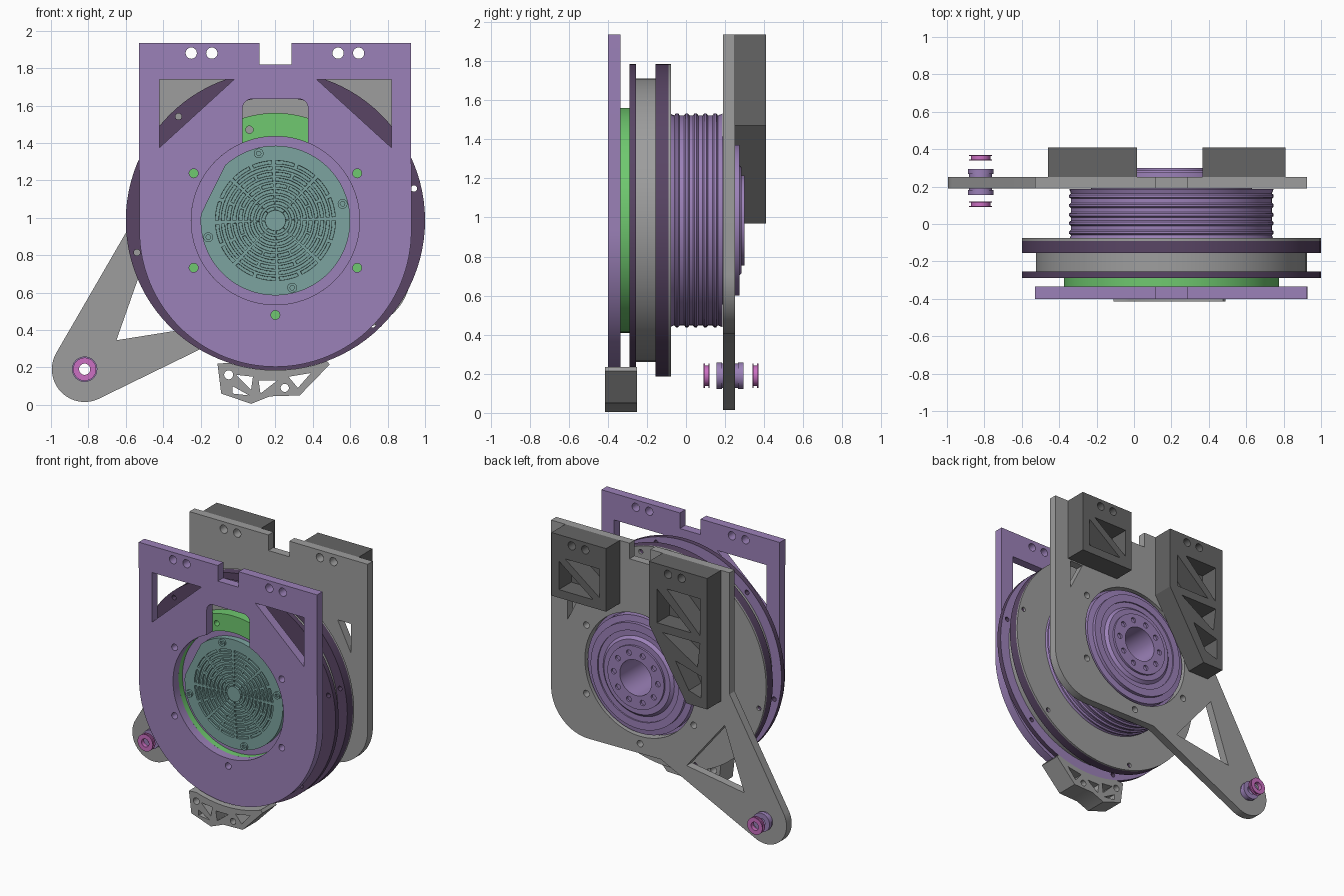
import bpy, bmesh, math

if "Cube" in bpy.data.objects:
    bpy.data.objects.remove(bpy.data.objects["Cube"])

CX, CZ = 0.2, 0.985  # shared axis of all round parts


def material(name, *rgb):
    m = bpy.data.materials.new(name)
    m.use_nodes = True
    m.diffuse_color = (*rgb, 1)
    m.node_tree.nodes["Principled BSDF"].inputs["Base Color"].default_value = (*rgb, 1)
    return m


PURPLE = material("lavender", 0.33, 0.22, 0.48)
DARK_PURPLE = material("dark_purple", 0.10, 0.06, 0.13)
GREY = material("grey", 0.34, 0.34, 0.34)
DARK_GREY = material("dark_grey", 0.13, 0.13, 0.13)
GREEN = material("green", 0.16, 0.58, 0.16)
TEAL = material("teal", 0.20, 0.37, 0.35)
PINK = material("pink", 0.60, 0.16, 0.54)


def arc(x, z, r, a0, a1, n=24):
    step = math.radians(a1 - a0) / n
    return [(x + r * math.cos(math.radians(a0) + i * step),
             z + r * math.sin(math.radians(a0) + i * step)) for i in range(n + 1)]


def circle(x, z, r, n=24):
    return arc(x, z, r, 0, 360, n)[:-1]


def disc(r, n=96):
    return circle(CX, CZ, r, n)


def bolt_ring(radius, r, angles):
    return [circle(CX + radius * math.cos(math.radians(a)),
                   CZ + radius * math.sin(math.radians(a)), r, 16) for a in angles]


def mirror(points):
    return [(2 * CX - x, z) for x, z in points]


def finish(name, bm, *mats):
    me = bpy.data.meshes.new(name)
    bm.to_mesh(me)
    bm.free()
    for m in mats:
        me.materials.append(m)
    ob = bpy.data.objects.new(name, me)
    bpy.context.collection.objects.link(ob)
    bpy.ops.object.select_all(action='DESELECT')
    ob.select_set(True)
    bpy.context.view_layer.objects.active = ob
    bpy.ops.object.shade_smooth_by_angle(angle=math.radians(30))
    return ob


def plate(name, mat, y0, y1, outline, holes=()):
    """Filled x-z outline with holes, thickened from y0 to y1."""
    cu = bpy.data.curves.new(name, 'CURVE')
    cu.dimensions, cu.fill_mode = '2D', 'BOTH'
    cu.extrude = (y1 - y0) / 2
    for loop in [outline, *holes]:
        s = cu.splines.new('POLY')
        s.points.add(len(loop) - 1)
        for p, (x, z) in zip(s.points, loop):
            p.co = (x, z, 0, 1)
        s.use_cyclic_u = True
    tmp = bpy.data.objects.new(name + "_tmp", cu)
    bpy.context.collection.objects.link(tmp)
    me = bpy.data.meshes.new_from_object(tmp)
    bpy.data.objects.remove(tmp)
    bpy.data.curves.remove(cu)
    bm = bmesh.new()
    bm.from_mesh(me)
    bpy.data.meshes.remove(me)
    for v in bm.verts:
        v.co = (v.co.x, (y0 + y1) / 2 - v.co.z, v.co.y)
    bmesh.ops.remove_doubles(bm, verts=bm.verts, dist=1e-5)
    bmesh.ops.recalc_face_normals(bm, faces=bm.faces)
    for f in bm.faces:
        f.material_index = 0
    return finish(name, bm, mat)


def lathe(name, mat, profile, cx=CX, cz=CZ, n=96):
    """Closed (radius, y) profile turned about an axis along y."""
    bm = bmesh.new()
    rings = [[bm.verts.new((x, y, z)) for x, z in circle(cx, cz, r, n)] for r, y in profile]
    for a, b in zip(rings, rings[1:] + rings[:1]):
        for i in range(n):
            j = (i + 1) % n
            bm.faces.new((a[i], a[j], b[j], b[i]))
    bmesh.ops.recalc_face_normals(bm, faces=bm.faces)
    return finish(name, bm, mat)


# Shared plate features: top notch, screw holes and ring of bolt holes
top_edge = [(0.925, 1.935), (0.285, 1.935), (0.285, 1.82), (0.115, 1.82),
            (0.115, 1.935), (-0.53, 1.935)]
screw_holes = [circle(x, 1.88, 0.03) for x in (-0.25, -0.14, 0.535, 0.645)]
bolt_holes = bolt_ring(0.505, 0.024, (30, 150, 210, 270, 330))

# Front plate with keyhole opening and triangular windows
half = math.degrees(math.asin(0.175 / 0.45))
keyhole = (arc(CX, CZ, 0.45, 90 + half, 450 - half, 80)
           + arc(0.325, 1.585, 0.05, 0, 90, 8) + arc(0.075, 1.585, 0.05, 90, 180, 8))
window = [(-0.42, 1.74), (-0.02, 1.74), (-0.42, 1.375)]
plate("front_plate", PURPLE, -0.40, -0.335,
      top_edge + arc(CX, 0.93, 0.727, 180, 360, 64),
      screw_holes + bolt_holes + [keyhole, window, mirror(window)])

# Green spacer ring and purple floor behind the grille
plate("spacer_ring", GREEN, -0.335, -0.255, disc(0.575),
      [disc(0.45)] + bolt_ring(0.505, 0.02, [106]))
plate("grille_floor", PURPLE, -0.29, -0.25, disc(0.452))

# Teal cap: rim with one flat side, screws and slotted grille
plate("cap_rim", TEAL, -0.335, -0.29, arc(CX, CZ, 0.4, 175, 492, 90), [disc(0.34)])
for i, a in enumerate((104, 14, 194, 284)):
    x, z = CX + 0.37 * math.cos(math.radians(a)), CZ + 0.37 * math.sin(math.radians(a))
    plate(f"cap_screw_{i}", TEAL, -0.35, -0.33, circle(x, z, 0.026), [circle(x, z, 0.013, 6)])

bm = bmesh.new()
radii = [0.035]
for i in range(9):
    radii += [0.055 + 0.031 * i, 0.073 + 0.031 * i]
radii.append(0.341)
rings = [[bm.verts.new((x, -0.335, z)) for x, z in disc(r)] for r in radii]
bm.faces.new(rings[0])
slots = []
for k, (a, b) in enumerate(zip(rings, rings[1:])):
    for i in range(96):
        j = (i + 1) % 96
        f = bm.faces.new((a[i], b[i], b[j], a[j]))
        spoke = i % 12 == 0 or (k % 4 == 1 and k > 7 and i % 12 == 6)
        if k % 2 == 1 and not spoke:
            slots.append(f)
bm.normal_update()
bmesh.ops.inset_region(bm, faces=slots, thickness=0.001, depth=-0.014)
finish("grille", bm, TEAL)

# Reel flanges and core
rim_holes = bolt_ring(0.76, 0.017, range(13, 360, 60))
front_flange = plate("front_flange", DARK_PURPLE, -0.29, -0.255, disc(0.8),
                     rim_holes + [disc(0.66)])
front_flange.data.materials.append(PURPLE)
for p in front_flange.data.polygons:
    p.material_index = int(p.normal.y > 0.5)
plate("reel_core", GREY, -0.255, -0.155, disc(0.725))
plate("rear_flange", DARK_PURPLE, -0.155, -0.09, disc(0.8), rim_holes)
plate("rear_flange_cover", GREY, -0.09, -0.076, disc(0.8), rim_holes)

# Ribbed drum with stepped hub
ribs = []
for y in (-0.06, -0.01, 0.035, 0.085, 0.135):
    ribs += [(0.537, y), (0.547, y + 0.008), (0.547, y + 0.02), (0.537, y + 0.028)]
lathe("drum", PURPLE, [(0.13, -0.08), (0.545, -0.08)] + ribs
      + [(0.547, 0.188), (0.43, 0.188), (0.43, 0.245), (0.385, 0.25), (0.385, 0.275),
         (0.33, 0.275), (0.33, 0.265), (0.29, 0.265), (0.27, 0.285), (0.13, 0.285)])
plate("hub_cap", PURPLE, 0.27, 0.30, disc(0.23),
      [disc(0.13)] + bolt_ring(0.18, 0.02, range(0, 360, 36)))

# Rear plate with the roller arm
arm_window = [(-0.65, 0.345), (-0.18, 0.42), (-0.49, 0.80)]
plate("rear_plate", GREY, 0.19, 0.25,
      top_edge + [(-0.53, 1.04)] + arc(-0.82, 0.19, 0.175, 150, 296, 32)
      + [(0.03, 0.41)] + arc(0.62, 0.71, 0.305, 270, 360),
      screw_holes + bolt_holes
      + [disc(0.45), arm_window, circle(-0.82, 0.19, 0.035),
         [(0.79, 1.46), (0.79, 1.24), (0.68, 1.46)]])

# Rear blocks with truss pockets
right_block = [(-0.46, 1.935), (0.015, 1.935), (0.015, 1.47), (-0.29, 0.97), (-0.46, 0.97)]
right_pockets = [[(-0.40, 1.77), (-0.13, 1.77), (-0.40, 1.50)],
                 [(-0.05, 1.75), (-0.05, 1.50), (-0.33, 1.50)],
                 [(-0.40, 1.44), (-0.09, 1.44), (-0.38, 1.26)],
                 [(-0.41, 1.20), (-0.20, 1.26), (-0.31, 1.07), (-0.41, 1.04)]]
left_block = [(0.365, 1.935), (0.81, 1.935), (0.81, 1.47), (0.365, 1.47)]
left_pockets = [[(0.42, 1.77), (0.70, 1.77), (0.42, 1.56)],
                [(0.75, 1.74), (0.75, 1.53), (0.47, 1.53)]]
for side, outline, holes, screws in (("right", right_block, right_pockets, screw_holes[:2]),
                                     ("left", left_block, left_pockets, screw_holes[2:])):
    plate(side + "_block", DARK_GREY, 0.265, 0.41, outline, holes + screws)
    plate(side + "_block_base", DARK_GREY, 0.25, 0.265, outline, screws)

# Bottom bracket hugging the reel
plate("bottom_bracket", GREY, -0.415, -0.25,
      [(-0.11, 0.22), (-0.09, 0.06), (0.07, 0.005), (0.17, 0.045), (0.33, 0.05), (0.49, 0.215),
       (0.475, 0.235)] + arc(CX, CZ, 0.80, 289, 252, 20),
      [circle(-0.05, 0.16, 0.024), circle(0.25, 0.09, 0.022),
       [(-0.03, 0.10), (-0.03, 0.06), (0.06, 0.05)],
       [(-0.01, 0.16), (0.08, 0.15), (0.07, 0.08)],
       [(0.11, 0.13), (0.21, 0.13), (0.12, 0.06)],
       [(0.27, 0.15), (0.39, 0.17), (0.32, 0.09)]])

# Roller and its end bushings
def tube(name, mat, y0, y1, r, waist):
    lip = (y1 - y0) * 0.2
    lathe(name, mat, [(0.03, y0), (r, y0), (r, y0 + lip), (waist, y0 + lip),
                      (waist, y1 - lip), (r, y1 - lip), (r, y1), (0.03, y1)],
          -0.82, 0.19, 32)


tube("roller", PURPLE, 0.155, 0.295, 0.068, 0.062)
tube("front_bushing", PINK, 0.09, 0.12, 0.062, 0.052)
tube("rear_bushing", PINK, 0.34, 0.37, 0.062, 0.052)
